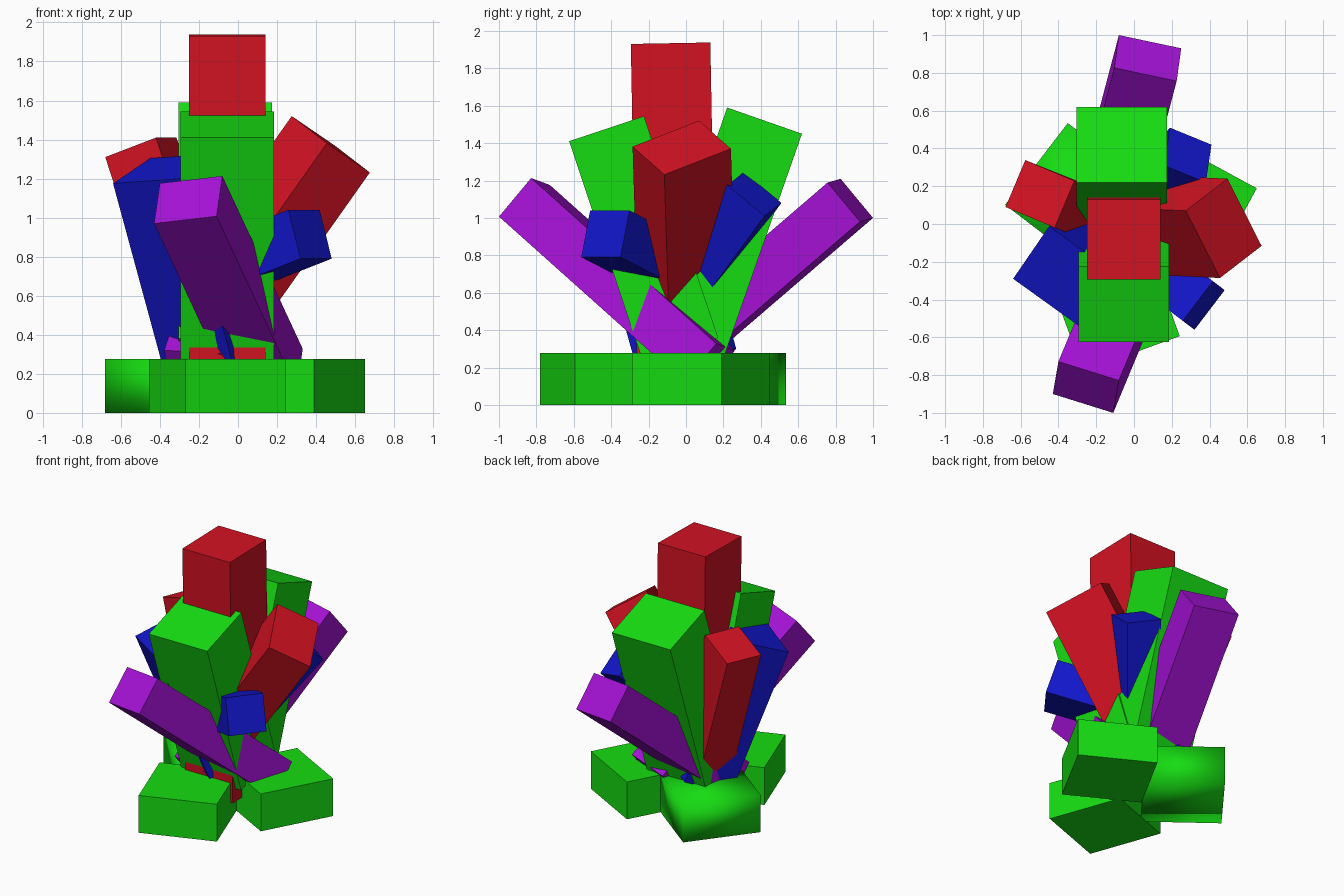
import bpy, bmesh, math
from mathutils import Vector

if "Cube" in bpy.data.objects:
    bpy.data.objects.remove(bpy.data.objects["Cube"])

COLORS = {
    "red": (0.65, 0.006, 0.016, 1),
    "green": (0.008, 0.72, 0.006, 1),
    "blue": (0.006, 0.008, 0.6, 1),
    "purple": (0.38, 0.006, 0.68, 1),
}
mats = {}
for cname, col in COLORS.items():
    mats[cname] = bpy.data.materials.new(cname)
    mats[cname].diffuse_color = col


def prism(name, color, corner, u, v, length, smooth=False):
    """Box with a top end at corner spanned by u and v, running down along its axis."""
    c, u, v = Vector(corner), Vector(u), Vector(v)
    v -= u * (v.dot(u) / u.length_squared)      # keep the end square
    n = u.cross(v).normalized()
    down = (-n if n.z > 0 else n) * length
    bm = bmesh.new()
    bmesh.ops.create_cube(bm, size=1)
    for p in bm.verts:
        s = p.co + Vector((0.5, 0.5, 0.5))
        p.co = c + u * s.x + v * s.y + down * s.z
    bmesh.ops.recalc_face_normals(bm, faces=bm.faces)
    for f in bm.faces:
        f.smooth = smooth
    me = bpy.data.meshes.new(name)
    bm.to_mesh(me)
    bm.free()
    me.materials.append(mats[color])
    ob = bpy.data.objects.new(name, me)
    bpy.context.collection.objects.link(ob)
    return ob


# three square base blocks
S, H = 0.545, 0.277
for name, corner, deg, smooth in (
    ("base_front", (-0.27, -0.78), 20, False),
    ("base_right", (0.39, -0.29), 61.5, False),
    ("base_back_left", (-0.25, -0.23), 52.5, True),
):
    a = math.radians(deg)
    prism(name, "green", (*corner, H), (S * math.cos(a), S * math.sin(a), 0),
          (-S * math.sin(a), S * math.cos(a), 0), H, smooth)

# upright centre shaft
prism("centre_shaft", "red", (-0.25, -0.295, 1.93), (0.39, 0, 0), (0, 0.425, 0.008), 1.8)

# wide green shafts leaning to front and back
prism("front_green_shaft", "green", (-0.295, -0.625, 1.41), (0.48, 0, 0), (0, 0.4, 0.134), 1.25)
prism("back_green_shaft", "green", (-0.305, 0.62, 1.45), (0.48, 0, 0), (0, -0.4, 0.14), 1.28)

# low purple shafts
prism("front_purple_shaft", "purple", (-0.43, -0.90, 0.97), (0.32, -0.10, 0.037), (0.02, 0.175, 0.205), 1.39)
prism("back_purple_shaft", "purple", (0.25, 0.93, 0.98), (-0.33, 0.07, 0.02), (-0.04, -0.17, 0.21), 1.39)

# red side shafts
prism("right_red_shaft", "red", (0.275, 0.07, 1.52), (0.22, 0.17, -0.15), (0.175, -0.36, -0.135), 1.05)
prism("left_red_shaft", "red", (-0.68, 0.09, 1.31), (0.26, -0.11, 0.10), (0.10, 0.25, 0.0), 1.22)

# blue shafts
prism("left_blue_shaft", "blue", (-0.64, -0.29, 1.175), (0.355, -0.255, 0.025), (0.2, 0.27, 0.13), 1.08)
prism("front_right_blue_shaft", "blue", (0.48, -0.35, 0.79), (-0.16, -0.21, 0.0), (-0.045, 0.07, 0.25), 0.7)
prism("back_right_blue_shaft", "blue", (0.41, 0.42, 1.01), (-0.22, 0.09, 0.07), (-0.03, -0.2, 0.165), 0.8)

for m in bpy.data.materials:
    if m.users and not m.is_grease_pencil:
        m.use_nodes = True
        m.node_tree.nodes["Principled BSDF"].inputs["Base Color"].default_value = m.diffuse_color
